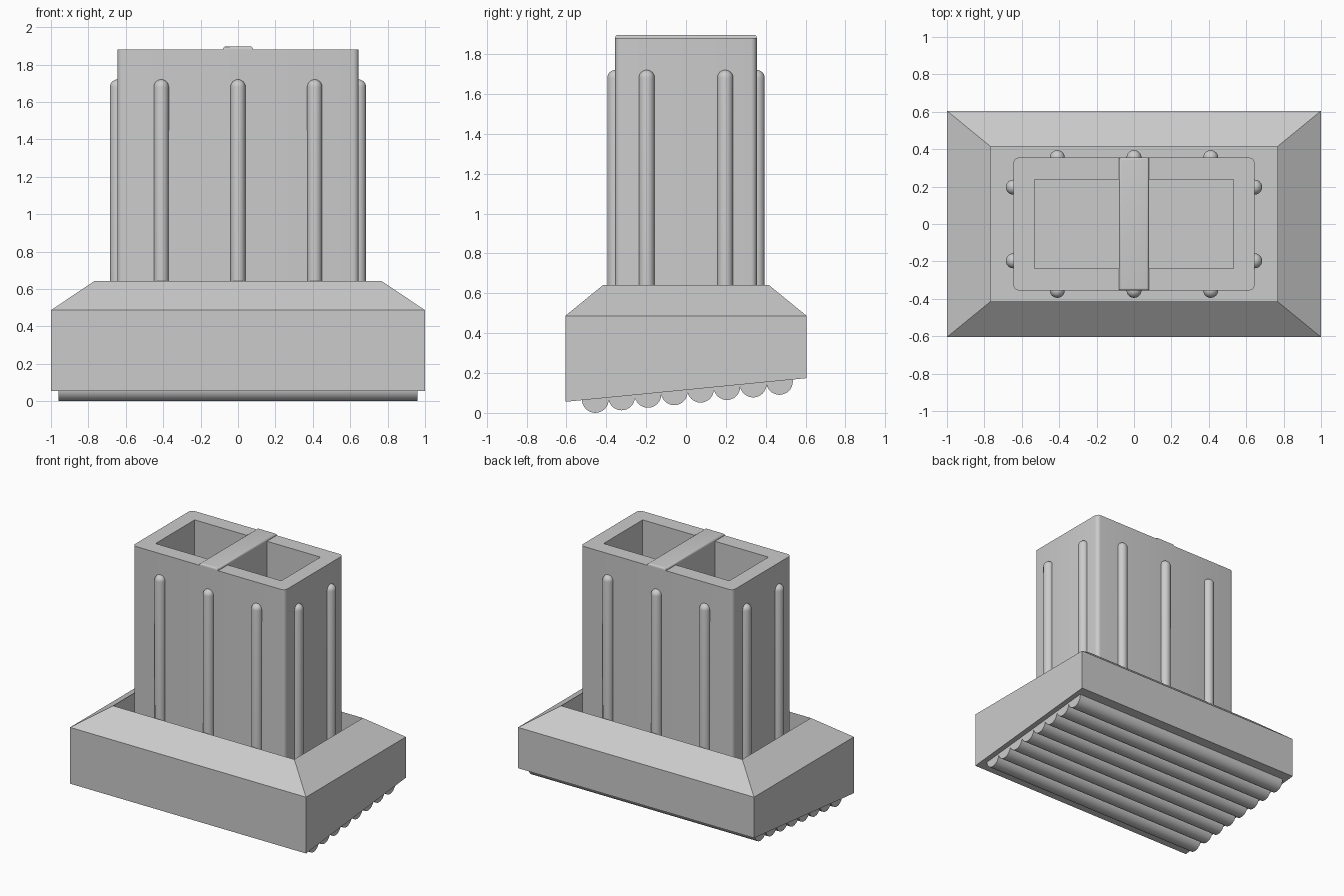
import bpy, bmesh, math
from mathutils import Matrix

cube = bpy.data.objects.get("Cube")
if cube:
    bpy.data.objects.remove(cube, do_unlink=True)

grey = bpy.data.materials.new("light grey plastic")
grey.use_nodes = True
grey.diffuse_color = (0.6, 0.6, 0.6, 1)
grey.node_tree.nodes["Principled BSDF"].inputs["Base Color"].default_value = (0.6, 0.6, 0.6, 1)

FLOOR = 0.40                 # bottom of the channel round the plug
PLUG_X, PLUG_Y, PLUG_TOP = 0.645, 0.355, 1.88
SLOPE = 0.098                # tilt of the sole, rising to the back


def finish(bm, name, smooth=False):
    bmesh.ops.recalc_face_normals(bm, faces=bm.faces)
    mesh = bpy.data.meshes.new(name)
    bm.to_mesh(mesh)
    bm.free()
    obj = bpy.data.objects.new(name, mesh)
    bpy.context.collection.objects.link(obj)
    mesh.materials.append(grey)
    bpy.ops.object.select_all(action='DESELECT')
    obj.select_set(True)
    bpy.context.view_layer.objects.active = obj
    if smooth:
        bpy.ops.object.shade_smooth_by_angle(angle=math.radians(35))
    return obj


def box(x0, x1, y0, y1, z0, z1):
    bm = bmesh.new()
    bmesh.ops.create_cube(bm, size=1)
    bmesh.ops.scale(bm, vec=(x1 - x0, y1 - y0, z1 - z0), verts=bm.verts)
    bmesh.ops.translate(bm, vec=((x0 + x1) / 2, (y0 + y1) / 2, (z0 + z1) / 2), verts=bm.verts)
    return bm


# Base: sloped sole, upright sides, sloped shoulder, sunken channel floor
bm = bmesh.new()
rings = []
for hx, hy, z, tilt in [(1, 0.605, 0.115, SLOPE), (1, 0.605, 0.487, 0),
                        (0.768, 0.415, 0.642, 0), (0.768, 0.415, FLOOR, 0)]:
    rings.append([bm.verts.new((sx * hx, sy * hy, z + sy * hy * tilt))
                  for sx, sy in ((-1, -1), (1, -1), (1, 1), (-1, 1))])
for low, high in zip(rings, rings[1:]):
    for i in range(4):
        j = (i + 1) % 4
        bm.faces.new((low[i], low[j], high[j], high[i]))
bm.faces.new(rings[0])
bm.faces.new(rings[-1])
finish(bm, "base")

# Hollow plug with rounded upright corners
bm = box(-PLUG_X, PLUG_X, -PLUG_Y, PLUG_Y, FLOOR - 0.01, PLUG_TOP)
upright = [e for e in bm.edges if abs(e.verts[0].co.z - e.verts[1].co.z) > 0.5]
bmesh.ops.bevel(bm, geom=upright, offset=0.03, segments=5, profile=0.5, affect='EDGES')
plug = finish(bm, "plug", smooth=True)

# Two pockets cut into the plug, leaving a central wall
for side in (-1, 1):
    x0, x1 = sorted((side * 0.08, side * 0.533))
    cutter = finish(box(x0, x1, -0.237, 0.237, FLOOR + 0.02, 2.1), "pocket_cutter")
    cutter.hide_render = True
    mod = plug.modifiers.new("pocket", 'BOOLEAN')
    mod.operation = 'DIFFERENCE'
    mod.solver = 'EXACT'
    mod.object = cutter
    bpy.context.view_layer.objects.active = plug
    bpy.ops.object.modifier_apply(modifier=mod.name)
    bpy.data.objects.remove(cutter, do_unlink=True)

# Raised strip over the central wall
bm = box(-0.08, 0.08, -PLUG_Y, PLUG_Y, PLUG_TOP - 0.01, 1.896)
top = [e for e in bm.edges if all(v.co.z > PLUG_TOP for v in e.verts)]
bmesh.ops.bevel(bm, geom=top, offset=0.013, segments=4, profile=0.5, affect='EDGES')
finish(bm, "top_strip", smooth=True)


# Dome-topped grip ribs round the plug
def grip_rib(x, y, name):
    r = 0.04
    bm = bmesh.new()
    bmesh.ops.create_uvsphere(bm, u_segments=24, v_segments=12, radius=r)
    for v in bm.verts:
        v.co.z = FLOOR - 0.005 + v.co.z * 0.1 if v.co.z < -0.001 else v.co.z + 1.72 - r
    bmesh.ops.translate(bm, vec=(x, y, 0), verts=bm.verts)
    finish(bm, name, smooth=True)


for side in (-1, 1):
    for x in (-0.41, 0, 0.41):
        grip_rib(x, side * PLUG_Y, "back_rib" if side > 0 else "front_rib")
    for y in (-0.197, 0.197):
        grip_rib(side * PLUG_X, y, "left_rib" if side > 0 else "right_rib")

# Round tread bars running across the sloped sole
for i in range(8):
    y = -0.455 + i * 0.132
    bm = bmesh.new()
    bmesh.ops.create_cone(bm, cap_ends=True, segments=32, radius1=0.067, radius2=0.067, depth=1.92)
    bmesh.ops.rotate(bm, cent=(0, 0, 0), matrix=Matrix.Rotation(math.pi / 2, 3, 'Y'), verts=bm.verts)
    bmesh.ops.translate(bm, vec=(0, y, 0.067 + (y + 0.455) * SLOPE), verts=bm.verts)
    finish(bm, "tread_bar", smooth=True)
